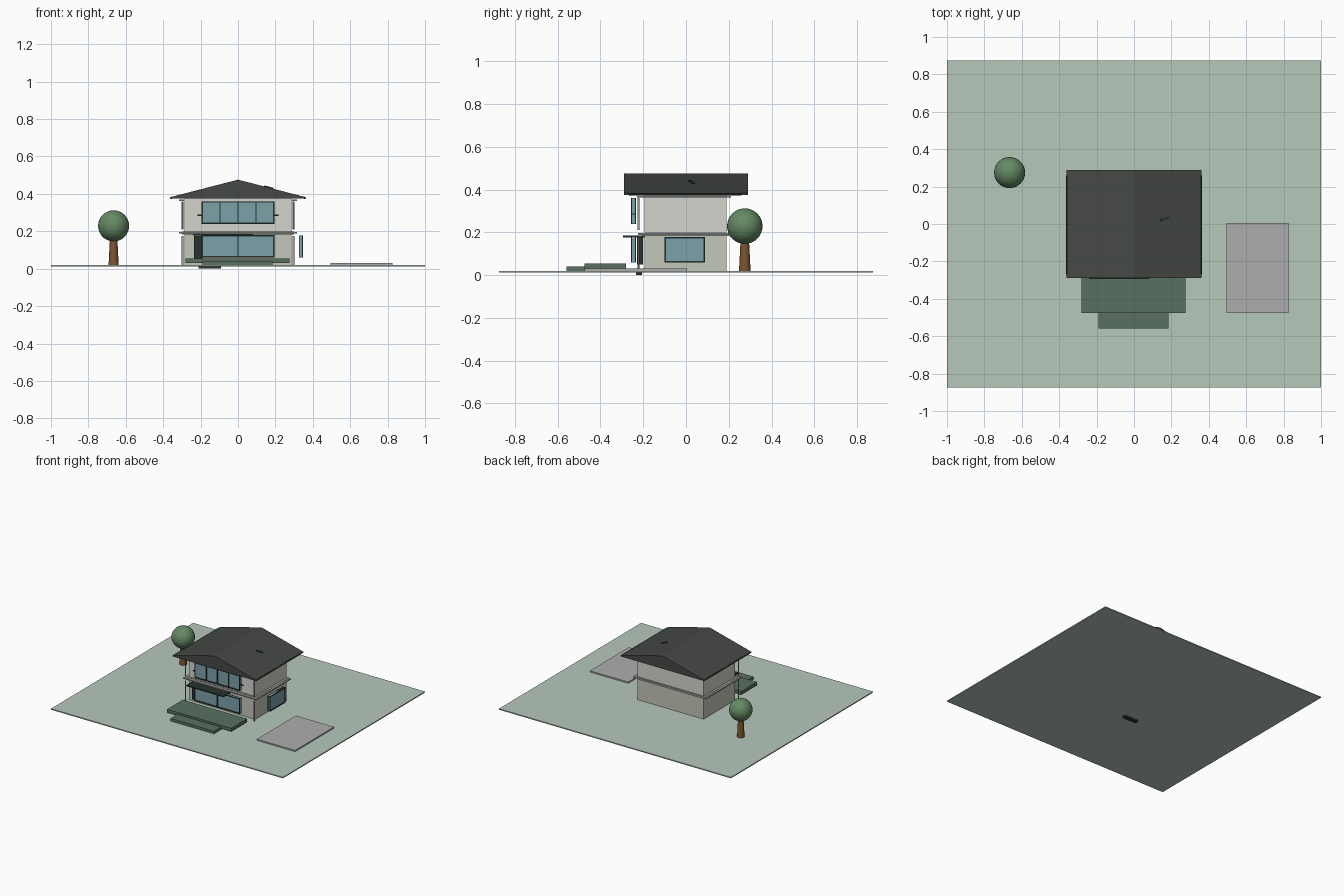
import bpy, math

if "Cube" in bpy.data.objects:
    bpy.data.objects.remove(bpy.data.objects["Cube"])


def mat(name, r, g, b):
    m = bpy.data.materials.new(name)
    m.diffuse_color = (r, g, b, 1)
    m.use_nodes = True
    m.node_tree.nodes["Principled BSDF"].inputs["Base Color"].default_value = m.diffuse_color
    return m


LAWN = mat("lawn", 0.47, 0.58, 0.50)
DECK = mat("deck", 0.10, 0.16, 0.12)
PAVE = mat("paving", 0.42, 0.42, 0.43)
CREAM = mat("lower_plaster", 0.55, 0.57, 0.48)
WHITE = mat("upper_plaster", 0.66, 0.66, 0.62)
DARK = mat("dark_metal", 0.02, 0.035, 0.03)
ROOF = mat("roof_tile", 0.06, 0.065, 0.06)
GLASS = mat("glass", 0.20, 0.36, 0.40)
TRIM = mat("trim", 0.35, 0.37, 0.35)
BARK = mat("bark", 0.20, 0.09, 0.03)
LEAF = mat("leaf", 0.13, 0.25, 0.13)


def box(name, x, y, z, m):
    """Box given by (min, max) on each axis."""
    bpy.ops.mesh.primitive_cube_add(size=1, location=[sum(r) / 2 for r in (x, y, z)])
    o = bpy.context.object
    o.name = name
    o.scale = [r[1] - r[0] for r in (x, y, z)]
    bpy.ops.object.transform_apply(location=False, rotation=False, scale=True)
    o.data.materials.append(m)
    return o


def cyl(name, loc, r1, r2, h, m, n=16):
    bpy.ops.mesh.primitive_cone_add(vertices=n, radius1=r1, radius2=r2, depth=h, location=loc)
    o = bpy.context.object
    o.name = name
    o.data.materials.append(m)
    bpy.ops.object.shade_smooth_by_angle()
    return o


def window(name, u0, u1, z0, z1, panes, pos, side=False):
    """Framed window in front of the -y wall, or beside the +x wall."""
    t, f = 0.011, 0.007

    def part(n, u, z, depth, m):
        d = (pos - depth, pos + depth)
        box(name + n, d if side else u, u if side else d, z, m)
    part("_glass", (u0, u1), (z0, z1), t * 0.6, GLASS)
    for z in (z0, z1 - f):
        part("_rail", (u0, u1), (z, z + f), t, DARK)
    for i in range(panes + 1):
        u = u0 + (u1 - u0 - f) * i / panes
        part("_mullion", (u, u + f), (z0 + f, z1 - f), t, DARK)


# Plot, driveway and terrace
box("lawn", (-1, 1), (-0.875, 0.875), (0.012, 0.02), LAWN)
box("driveway", (0.495, 0.825), (-0.475, 0.005), (0.02, 0.03), PAVE)
box("terrace", (-0.28, 0.275), (-0.475, -0.28), (0.03, 0.055), DECK)
box("terrace_step", (-0.19, 0.185), (-0.56, -0.39), (0.02, 0.04), DECK)

# House storeys and floor bands
box("lower_storey", (-0.285, 0.285), (-0.195, 0.19), (0.02, 0.185), CREAM)
box("upper_storey", (-0.285, 0.285), (-0.195, 0.19), (0.2, 0.378), WHITE)
box("floor_band", (-0.30, 0.30), (-0.205, 0.20), (0.184, 0.198), TRIM)
box("canopy", (-0.24, 0.08), (-0.295, -0.19), (0.177, 0.185), DARK)

# Gable roof extruded front to back
prof = [(-0.36, 0.375), (0.36, 0.375), (0.36, 0.383), (0, 0.476), (-0.36, 0.383)]
n = len(prof)
verts = [(x, y, z) for y in (-0.29, 0.29) for x, z in prof]
faces = [list(range(n)), list(range(2 * n - 1, n - 1, -1))]
faces += [[i, i + n, (i + 1) % n + n, (i + 1) % n] for i in range(n)]
me = bpy.data.meshes.new("roof")
me.from_pydata(verts, [], faces)
me.materials.append(ROOF)
roof = bpy.data.objects.new("roof", me)
bpy.context.collection.objects.link(roof)

# Small roof vent
vent = box("roof_vent", (0.14, 0.19), (0.02, 0.035), (0.428, 0.438), DARK)
vent.rotation_euler = (0, math.radians(14), math.radians(20))

# Gutters, balcony rails and downpipes on both sides
for s, tag in ((-1, "left"), (1, "right")):
    g = cyl(tag + "_gutter", (s * 0.357, -0.005, 0.379), 0.006, 0.006, 0.53, DARK, 12)
    g.rotation_euler.x = math.pi / 2
    cyl(tag + "_lower_downpipe", (s * 0.297, -0.222, 0.098), 0.005, 0.005, 0.155, TRIM, 12)
    cyl(tag + "_upper_downpipe", (s * 0.297, -0.222, 0.285), 0.005, 0.005, 0.15, TRIM, 12)
    box(tag + "_eave_bracket", sorted((s * 0.29, s * 0.315)), (-0.23, 0.21), (0.362, 0.37), TRIM)
    box(tag + "_band_bracket", sorted((s * 0.285, s * 0.315)), (-0.225, 0.2), (0.188, 0.196), TRIM)
    box(tag + "_window_latch", sorted((s * 0.195, s * 0.217)), (-0.25, -0.24), (0.283, 0.289), DARK)
box("front_band", (-0.31, 0.31), (-0.225, -0.19), (0.188, 0.196), TRIM)

# Windows
window("upper_window", -0.195, 0.195, 0.24, 0.36, 4, -0.246)
window("lower_window", -0.195, 0.195, 0.06, 0.18, 2, -0.246)
window("side_window", -0.10, 0.09, 0.06, 0.178, 1, 0.336, side=True)

# Entrance door and threshold
box("door", (-0.235, -0.19), (-0.23, -0.20), (0.05, 0.175), DARK)
box("door_threshold", (-0.21, -0.09), (-0.235, -0.205), (0, 0.013), DARK)

# Tree
cyl("tree_trunk", (-0.665, 0.275, 0.09), 0.027, 0.02, 0.14, BARK)
bpy.ops.mesh.primitive_uv_sphere_add(segments=32, ring_count=16, radius=0.083,
                                     location=(-0.665, 0.275, 0.229))
crown = bpy.context.object
crown.name = "tree_crown"
crown.data.materials.append(LEAF)
bpy.ops.object.shade_smooth()
